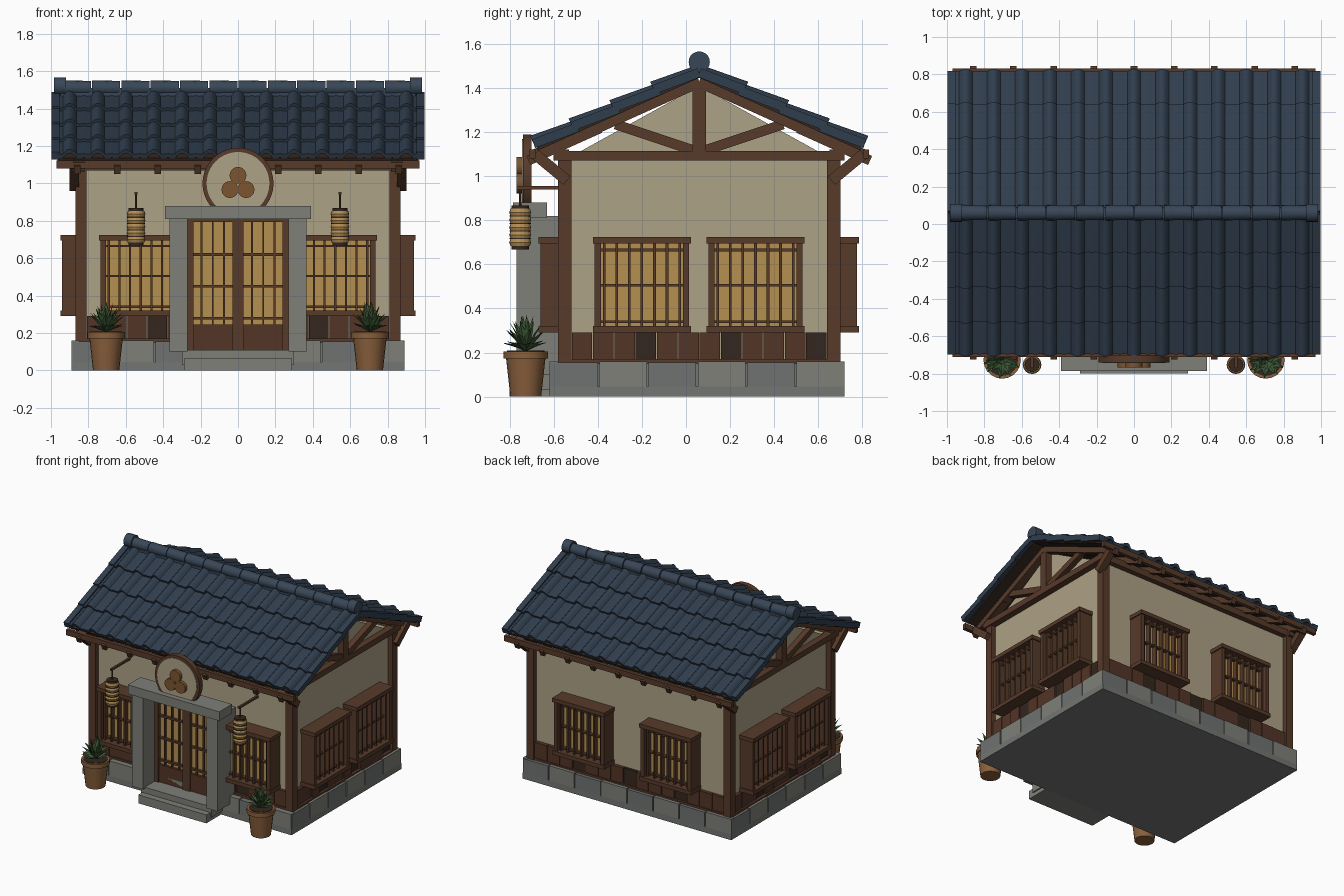
import bpy, bmesh, math, random
from mathutils import Matrix, Vector

if "Cube" in bpy.data.objects:
    bpy.data.objects.remove(bpy.data.objects["Cube"])

random.seed(4)
YC, SL = 0.06, 0.45                     # ridge position and roof slope
ANG = math.atan(SL)
I4 = Matrix.Identity(4)
COLORS = dict(
    wood=(.095, .043, .023, 1), dark=(.035, .02, .013, 1), board=(.085, .035, .02, 1),
    stone=(.21, .215, .19, 1), block=(.16, .17, .165, 1), base=(.17, .18, .17, 1),
    plaster=(.42, .36, .24, 1), paper=(.46, .28, .08, 1), tile=(.03, .048, .075, 1),
    ridge=(.04, .062, .095, 1), clay=(.25, .115, .045, 1), leaf=(.05, .11, .04, 1),
    lantern=(.45, .27, .09, 1), crest=(.2, .09, .03, 1), soil=(.03, .02, .012, 1))
parts = {}


def part(name, color):
    return parts.setdefault(name, (bmesh.new(), color))[0]


def box(name, color, x0, x1, y0, y1, z0, z1, M=I4):
    c = Matrix.Translation(((x0 + x1) / 2, (y0 + y1) / 2, (z0 + z1) / 2))
    s = Matrix.Diagonal((x1 - x0, y1 - y0, z1 - z0, 1))
    bmesh.ops.create_cube(part(name, color), size=1, matrix=M @ c @ s)


def along(p, q):
    p, q = Vector(p), Vector(q)
    rot = (q - p).to_track_quat('Z', 'Y').to_matrix().to_4x4()
    return Matrix.Translation((p + q) / 2) @ rot, (q - p).length


def beam(name, color, p, q, w, t):
    M, l = along(p, q)
    box(name, color, -w / 2, w / 2, -t / 2, t / 2, -l / 2, l / 2, M)


def cyl(name, color, p, q, r1, r2=None, n=16):
    M, l = along(p, q)
    bmesh.ops.create_cone(part(name, color), cap_ends=True, segments=n, radius1=r1,
                          radius2=r1 if r2 is None else r2, depth=l, matrix=M)


def roof_pt(x, s, d, zr):
    return Vector((x, YC + s * d, zr - SL * d))


# Foundation with facing stones
box("foundation", "base", -.88, .88, -.61, .71, 0, .15)
box("foundation", "base", -.89, .89, -.62, .72, 0, .045)
for n, half, rots in ((8, .89, (0, 180)), (6, .67, (90, -90))):
    for a in rots:
        M = Matrix.Translation((0, .05, 0)) @ Matrix.Rotation(math.radians(a), 4, 'Z')
        out = .67 if n == 8 else .89
        w = 2 * half / n
        for i in range(n):
            x = -half + i * w
            box("stones_%d" % (i % 2), ("block", "stone")[i % 2], x + .004, x + w - .004,
                -out, -out + .04, .045, .155 + .004 * (i % 2), M)

# Plaster walls, corner posts, plates and sills
box("walls", "plaster", -.83, .83, -.54, .66, .14, 1.1)
for sx in (-1, 1):
    for y in (-.55, .67):
        box("corner_posts", "wood", sx * .84 - .03, sx * .84 + .03, y - .03, y + .03, .13, 1.1)
    box("tie_beams", "wood", sx * .85 - .03, sx * .85 + .03, -.60, .72, 1.07, 1.115)
    box("sills", "wood", sx * .85 - .02, sx * .85 + .02, -.56, .68, .15, .17)
for y in (-.555, .675):
    box("wall_plates", "wood", -.88, .88, y - .025, y + .025, 1.07, 1.12)
    box("sills", "wood", -.84, .84, y - .02, y + .02, .15, .17)

# Board wainscot
for n, half, out, rots in ((15, .81, .61, (0, 180)), (12, .58, .84, (90, -90))):
    for a in rots:
        M = Matrix.Translation((0, YC, 0)) @ Matrix.Rotation(math.radians(a), 4, 'Z')
        w = 2 * half / n
        for i in range(n):
            x = -half + i * w
            c = "dark" if i % 4 == 3 else "board"
            d = random.uniform(.012, .02) - (.008 if c == "dark" else 0)
            box("wainscot_" + c, c, x + .002, x + w - .002, -out - d, -out + .02, .16, .29, M)


# Lattice windows on all four sides
def window(x, y, deg):
    M = Matrix.Translation((x, y, 0)) @ Matrix.Rotation(math.radians(deg), 4, 'Z')
    box("window_paper", "paper", -.2, .2, -.05, .03, .30, .71, M)
    for z in (.29, .695):
        box("window_frames", "wood", -.222, .222, -.115, .02, z, z + .03, M)
    for s in (-1, 1):
        box("window_frames", "wood", s * .2 - .014, s * .2 + .014, -.105, .02, .30, .71, M)
    for i in range(-3, 4):
        box("window_lattice", "wood", i * .057 - .006, i * .057 + .006, -.085, -.05, .31, .70, M)
    for z in (.34, .505, .665):
        box("window_lattice", "wood", -.19, .19, -.075, -.05, z - .006, z + .006, M)


for s in (-1, 1):
    window(s * .52, -.555, 0)
    window(s * .37, .67, 180)
    for y in (-.2, .315):
        window(s * .835, y, s * 90)

# Entrance: steps, stone surround, sliding doors
box("step", "stone", -.29, .29, -.80, -.60, 0, .065)
box("threshold", "stone", -.30, .30, -.75, -.58, .03, .11)
for s in (-1, 1):
    box("door_pillars", "stone", s * .317 - .048, s * .317 + .048, -.77, -.55, .10, .82)
    box("door_paper", "paper", s * .13 - .115, s * .13 + .115, -.60, -.55, .24, .81)
    box("door_panels", "board", s * .135 - .135, s * .135 + .135, -.62, -.55, .11, .245)
    for x in (.014, .255):
        box("door_frames", "wood", s * x - .016, s * x + .016, -.63, -.55, .11, .82)
    for x in (.075, .135, .195):
        box("door_lattice", "wood", s * x - .005, s * x + .005, -.615, -.6, .24, .81)
    for z in (.28, .45, .62):
        box("door_lattice", "wood", s * .135 - .12, s * .135 + .12, -.62, -.6, z - .007, z + .007)
box("door_frames", "wood", -.27, .27, -.63, -.55, .795, .82)
box("door_lintel", "stone", -.39, .39, -.785, -.63, .81, .88)

# Round sign with three discs
cyl("sign_rim", "wood", (0, -.70, 1), (0, -.74, 1), .19, n=40)
cyl("sign_face", "plaster", (0, -.71, 1), (0, -.744, 1), .168, n=40)
for x, z in ((0, 1.043), (-.043, .967), (.043, .967)):
    cyl("sign_discs", "crest", (x, -.74, z), (x, -.768, z), .045, n=20)

# Lanterns on brackets, potted plants
for s in (-1, 1):
    x, y = s * .545, -.752
    box("lantern_brackets", "wood", x - .008, x + .008, -.77, -.54, .94, .955)
    cyl("lantern_brackets", "wood", (x, y, .86), (x, y, .95), .005, n=8)
    for z, h, r in ((.668, .018, .04), (.85, .018, .04)):
        cyl("lantern_caps", "dark", (x, y, z), (x, y, z + h), r)
    for i in range(5):
        z = .683 + i * .034
        cyl("lantern_bodies", "lantern", (x, y, z), (x, y, z + .017), .044, .05)
        cyl("lantern_bodies", "lantern", (x, y, z + .017), (x, y, z + .034), .05, .044)
    for z in (.717, .751, .785, .819):
        cyl("lantern_ribs", "dark", (x, y, z - .003), (x, y, z + .003), .049)
    x, y = s * .705, -.727
    cyl("pots", "clay", (x, y, 0), (x, y, .18), .07, .09, 20)
    cyl("pots", "clay", (x, y, .172), (x, y, .205), .1, .1, 20)
    cyl("pot_soil", "soil", (x, y, .2), (x, y, .208), .085, n=20)
    bm = part("leaves", "leaf")
    for count, tilt, ln in ((9, 22, .11), (9, 45, .135), (7, 65, .15), (4, 82, .165)):
        for k in range(count):
            a = 2 * math.pi * (k + random.uniform(-.25, .25)) / count + tilt
            t = math.radians(tilt + random.uniform(-6, 6))
            h = Vector((math.cos(a), math.sin(a), 0))
            side, up = Vector((-h.y, h.x, 0)) * .019, Vector((0, 0, 1))
            o = Vector((x, y, .205))
            dirv = h * math.cos(t) + up * math.sin(t)
            mid = o + dirv * ln * .5 + up * .012
            b, l, r, c, tip = [bm.verts.new(v) for v in (
                o, mid + side, mid - side, mid - up * .008 + h * .004, o + dirv * ln)]
            for f in ((b, c, l), (b, r, c), (c, tip, l), (c, r, tip)):
                bm.faces.new(f)

# Gable ends: plaster triangle, king post, struts
for sx in (-1, 1):
    bm = part("gable_walls", "plaster")
    tri = ((-.58, 1.09), (.58, 1.09), (0, 1.41))
    v = [[bm.verts.new((sx * x, YC + d, z)) for d, z in tri] for x in (.79, .83)]
    bm.faces.new(v[0]), bm.faces.new(v[1])
    for i in range(3):
        j = (i + 1) % 3
        bm.faces.new((v[0][i], v[0][j], v[1][j], v[1][i]))
    box("king_posts", "wood", sx * .85 - .03, sx * .85 + .03, YC - .03, YC + .03, 1.10, 1.43)
    for s in (-1, 1):
        X = sx * .85
        beam("gable_struts", "wood", (X, YC + s * .02, 1.115), (X, YC + s * .38, 1.235), .045, .045)
        beam("gable_rafters", "wood", roof_pt(X, s, 0, 1.43), roof_pt(X, s, .76, 1.43), .065, .055)
        beam("knee_braces", "wood", (sx * .875, YC + s * .60, .98),
             (sx * .875, YC + s * .745, 1.10), .05, .05)

# Roof deck, rafters, fascia, pantiles
ENDS = (0, .20, .385, .57, .745)
PROFILE = ((0, .004), (.12, 0), (.26, .002), (.33, .014), (.41, .025), (.5, .029),
           (.59, .025), (.67, .014), (.74, .002), (.88, 0))
for s in (-1, 1):
    beam("roof_deck", "dark", roof_pt(0, s, 0, 1.457), roof_pt(0, s, .735, 1.457), 1.93, .02)
    for k in range(-4, 5):
        beam("rafters", "wood", roof_pt(k * .215, s, .45, 1.42), roof_pt(k * .215, s, .775, 1.42), .035, .045)
    y = YC + s * .757
    box("fascia", "wood", -.97, .97, y - .014, y + .014, 1.08, 1.122)
    nrm = Vector((0, s * math.sin(ANG), math.cos(ANG)))
    bm = part("roof_tiles", "tile")
    for r in range(4):
        d0, d1 = max(ENDS[r] - .02, 0), ENDS[r + 1]
        rings = []
        for k in range(13):
            for u, h in PROFILE:
                x = -.975 + .15 * (k + u)
                a, b = roof_pt(x, s, d0, 1.468), roof_pt(x, s, d1, 1.468)
                rings.append([bm.verts.new(p) for p in (
                    a + nrm * (h + .008), b + nrm * (h + .026), b + nrm * (h + .002), a + nrm * (h - .004))])
        for p, q in zip(rings, rings[1:]):
            for i in range(4):
                j = (i + 1) % 4
                bm.faces.new((p[i], p[j], q[j], q[i]))
        bm.faces.new(rings[0]), bm.faces.new(rings[-1])
        for sx in (-1, 1):
            beam("verge_tiles", "tile", roof_pt(sx * .976, s, d0, 1.468) + nrm * .002,
                 roof_pt(sx * .976, s, d1, 1.468) + nrm * .016, .044, .042)

# Ridge tiles and end caps
for i in range(12):
    x = -.94 + i * 1.88 / 12
    cyl("ridge_tiles", "ridge", (x + .003, YC, 1.51), (x + 1.88 / 12 - .003, YC, 1.51), .041, .038)
box("ridge_base", "ridge", -.95, .95, YC - .03, YC + .03, 1.45, 1.51)
for s in (-1, 1):
    cyl("ridge_caps", "ridge", (s * .92, YC, 1.518), (s * .985, YC, 1.518), .048, n=20)

# Turn the collected parts into objects
SMOOTH = ("roof_tiles", "ridge", "pots", "lantern_caps", "sign")
mats = {}
for name, (bm, color) in parts.items():
    if name != "leaves":
        bmesh.ops.recalc_face_normals(bm, faces=bm.faces)
    me = bpy.data.meshes.new(name)
    bm.to_mesh(me)
    bm.free()
    if color not in mats:
        mats[color] = bpy.data.materials.new(color)
        mats[color].diffuse_color = COLORS[color]
    me.materials.append(mats[color])
    ob = bpy.data.objects.new(name, me)
    bpy.context.collection.objects.link(ob)
    if name.startswith(SMOOTH):
        bpy.ops.object.select_all(action='DESELECT')
        ob.select_set(True)
        bpy.context.view_layer.objects.active = ob
        bpy.ops.object.shade_smooth_by_angle(angle=math.radians(35))

for m in bpy.data.materials:
    if m.users and not m.is_grease_pencil:
        m.use_nodes = True
        m.node_tree.nodes["Principled BSDF"].inputs["Base Color"].default_value = m.diffuse_color
